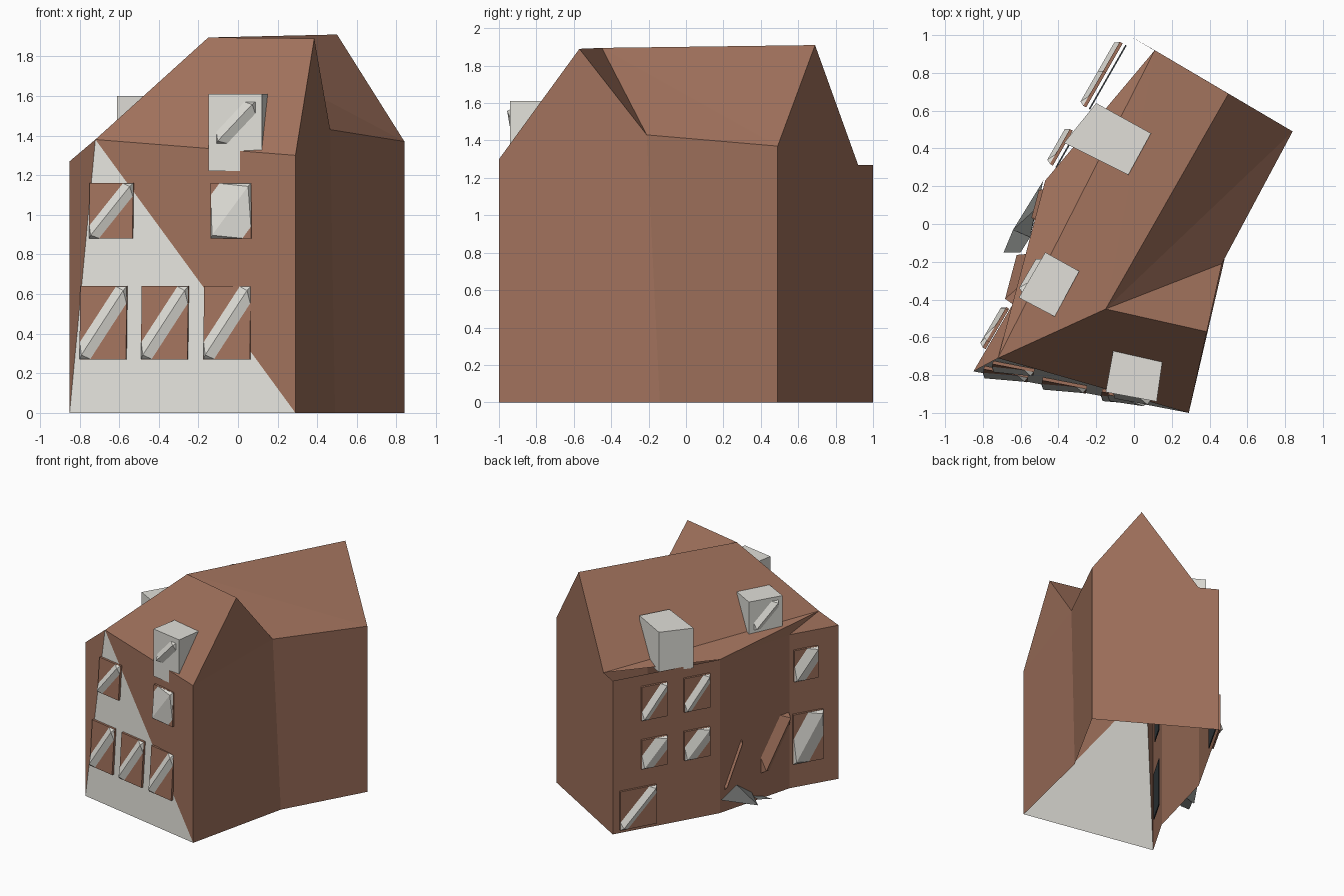
import bpy
import bmesh
from mathutils import Vector

cube = bpy.data.objects.get("Cube")
if cube:
    bpy.data.objects.remove(cube, do_unlink=True)


def material(name, rgb):
    m = bpy.data.materials.new(name)
    m.use_nodes = True
    m.diffuse_color = (*rgb, 1)
    m.node_tree.nodes["Principled BSDF"].inputs["Base Color"].default_value = (*rgb, 1)
    return m


BROWN = material("brick brown", (0.35, 0.165, 0.106))
WHITE = material("plaster white", (0.75, 0.74, 0.69))
GREY = material("stone grey", (0.22, 0.23, 0.22))
DARK = material("dark glass", (0.04, 0.05, 0.057))


def mesh(name, verts, faces, mats, fix=True):
    """Flat shaded object; a face may end with ('m', slot)."""
    bm = bmesh.new()
    vs = [bm.verts.new(v) for v in verts]
    for f in faces:
        bm.faces.new([vs[i] for i in f])
    if fix:
        bmesh.ops.recalc_face_normals(bm, faces=bm.faces)
    me = bpy.data.meshes.new(name)
    bm.to_mesh(me)
    bm.free()
    for m in mats:
        me.materials.append(m)
    ob = bpy.data.objects.new(name, me)
    bpy.context.collection.objects.link(ob)
    return ob


def prism(name, low, high, mat):
    """Closed solid between two matching outlines."""
    n = len(low)
    faces = [list(range(n))[::-1], list(range(n, 2 * n))]
    faces += [[i, (i + 1) % n, n + (i + 1) % n, n + i] for i in range(n)]
    return mesh(name, list(low) + list(high), faces, [mat])


# Plan corners, walking along the walls
A, B = (-0.85, -0.78), (0.29, -1.0)
D, E = (0.84, 0.49), (-0.03, 1.0)
K, P = (-0.47, 0.23), (-0.645, -0.43)
EAVE = 1.27

# House shell: named points, open underneath
pts = {
    "a0": (*A, 0), "a1": (*A, EAVE), "b0": (*B, 0), "b1": (*B, 1.30),
    "c0": (0.49, -0.14, 0), "c1": (0.465, -0.21, 1.43),
    "d0": (*D, 0), "d1": (*D, 1.37), "e0": (*E, 0), "e1": (*E, EAVE),
    "k0": (*K, 0), "k1": (*K, EAVE), "p0": (*P, 0), "p1": (*P, EAVE),
    "f": (-0.72, -0.71, 1.38), "g": (0.385, -0.57, 1.89),
    "s": (-0.15, -0.45, 1.895), "t": (0.5, 0.69, 1.91), "r": (0.11, 0.92, EAVE),
}
index = {k: i for i, k in enumerate(pts)}
walls = ["a0 b0 f", "b0 b1 f", "a0 f a1", "b0 c0 c1 b1", "b1 c1 g", "c0 d0 d1 c1",
         "d0 e0 e1 r t d1", "e0 k0 k1 e1", "k0 p0 p1 k1", "p0 a0 a1 p1"]
roof = ["f b1 g s", "g c1 s", "s c1 d1", "s d1 t", "s t r", "s r f",
        "r k1 f", "k1 p1 f", "p1 a1 f"]
shell = mesh("house_shell", list(pts.values()),
             [[index[k] for k in f.split()] for f in walls + roof],
             [BROWN, WHITE], fix=False)
shell.data.polygons[0].material_index = 1  # plastered lower triangle


class Wall:
    """Maps wall coordinates (u along, z up, off outwards) to space."""

    def __init__(self, p, q, lean=0.0):
        self.p = Vector((*p, 0))
        self.d = Vector((*q, 0)) - self.p
        self.n = Vector((self.d.y, -self.d.x, 0)).normalized()
        self.lean = lean

    def at(self, u, z, off):
        return self.p + self.d * u + self.n * (off + self.lean * z) + Vector((0, 0, z))

    def rect(self, u0, u1, z0, z1, off):
        return [self.at(u, z, off) for u, z in ((u0, z0), (u1, z0), (u1, z1), (u0, z1))]


def bar(name, w, u0, u1, z0, z1, wide, mat, base=0.0, out=0.045):
    """Diagonal ridged bar from lower left to upper right."""
    def pt(a, b, off):
        return w.at(u0 + (u1 - u0) * a, z0 + (z1 - z0) * b, off)
    k = wide
    rim = [(0, 0), (k, 0), (1, 1 - k), (1, 1), (1 - k, 1), (0, k)]
    verts = [pt(a, b, base) for a, b in rim]
    verts += [pt(0.06, 0.06, out), pt(0.94, 0.94, out)]
    faces = [(5, 4, 3, 2, 1, 0), (0, 1, 6), (1, 2, 7, 6), (2, 3, 7),
             (3, 4, 7), (4, 5, 6, 7), (5, 0, 6)]
    mesh(name, verts, faces, [mat])


def window(name, w, u0, u1, z0, z1, wide=0.25, glass=True):
    prism(name + "_frame", w.rect(u0, u1, z0, z1, 0.004),
          w.rect(u0, u1, z0, z1, 0.022), BROWN)
    bar(name + "_bar", w, u0, u1, z0, z1, wide, WHITE, 0.02)
    if glass:
        prism(name + "_glass", w.rect(u0, u1, z0, z1, -0.02),
              w.rect(u0, u1, z0, z1, -0.012), DARK)


# Front windows, laid on the leaning front wall
front = Wall(A, B, -0.068)
front_upper = Wall(A, B, -0.03)


def fu(x):
    return (x - A[0]) / (B[0] - A[0])


for i, x in enumerate((-0.80, -0.49, -0.175)):
    window(f"front_window_{i}", front, fu(x), fu(x + 0.235), 0.27, 0.64, glass=False)
window("front_upper_window_right", front, fu(-0.76), fu(-0.54), 0.88, 1.16, glass=False)
window("front_upper_window_left", front_upper, fu(-0.14), fu(0.065), 0.88, 1.16, 0.85, False)

# Windows along the bent side wall
rear_side, mid_side, fore_side = Wall(E, K), Wall(K, P), Wall(P, A)
for i, u in enumerate((0.26, 0.66)):
    window(f"side_upper_window_{i}", rear_side, u, u + 0.24, 0.90, 1.18, 0.28)
    window(f"side_middle_window_{i}", rear_side, u, u + 0.24, 0.50, 0.74, 0.5)
window("side_low_window", rear_side, 0.06, 0.40, 0.03, 0.35, 0.22)
window("fore_upper_window", fore_side, 0.08, 0.57, 0.88, 1.14, 0.5)
window("fore_lower_window", fore_side, 0.06, 0.67, 0.20, 0.61, 0.55)

# Door and narrow trim
bar("side_door", mid_side, 0.59, 0.99, 0.21, 0.63, 0.3, BROWN)
bar("side_trim", mid_side, 0.07, 0.32, 0.18, 0.54, 0.06, BROWN, out=0.02)

# Broken canopy beside the door
mesh("canopy_slab", [(-0.48, 0.23, 0.11), (-0.52, 0.08, 0.19), (-0.64, -0.03, 0.01),
                     (-0.55, -0.07, 0.08)],
     [(0, 1, 2), (1, 3, 2), (0, 2, 3), (0, 3, 1)], [GREY])
mesh("canopy_shard", [(-0.64, -0.03, 0.06), (-0.55, -0.07, 0.05), (-0.69, -0.15, 0.03),
                      (-0.60, -0.15, 0.03)],
     [(0, 1, 2), (1, 3, 2), (0, 2, 3), (0, 3, 1)], [GREY])

# Box dormers: plan outline, bottom and top height
dormers = {
    "front_dormer": ([(-0.15, -0.89), (0.12, -0.94), (0.15, -0.73), (-0.11, -0.67)], 1.22, 1.61),
    "rear_dormer": ([(-0.20, 0.64), (-0.37, 0.43), (-0.03, 0.26), (0.09, 0.48)], 1.25, 1.58),
    "side_dormer": ([(-0.47, -0.15), (-0.61, -0.39), (-0.42, -0.49), (-0.29, -0.25)], 1.30, 1.60),
}
for name, (plan, z0, z1) in dormers.items():
    prism(name, [(x, y, z0) for x, y in plan], [(x, y, z1) for x, y in plan], WHITE)
    if name != "rear_dormer":
        bar(name + "_bar", Wall(plan[0], plan[1]), 0.15, 0.88, 1.36, 1.57, 0.28, WHITE, out=0.025)
